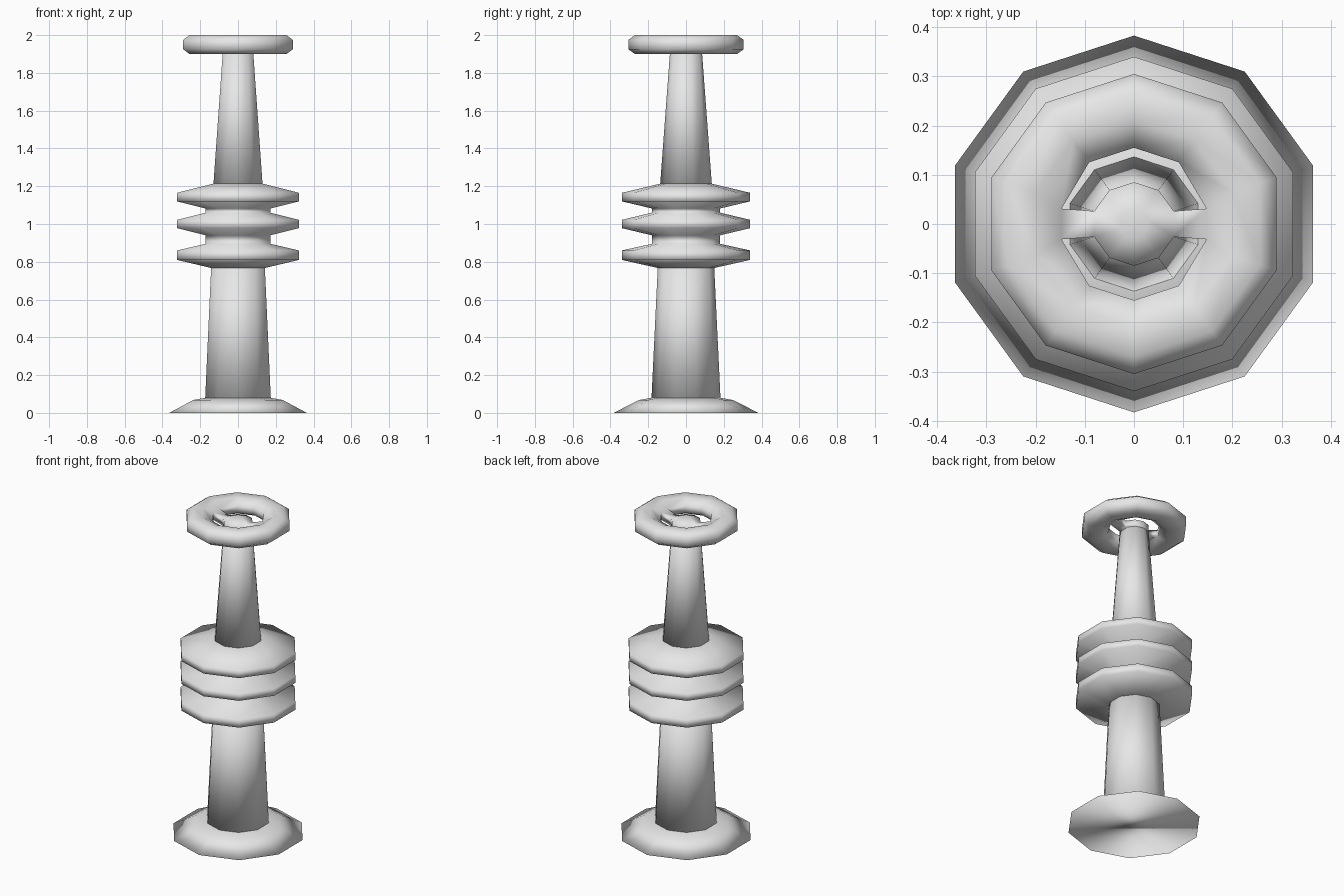
import bpy, bmesh
from math import sin, cos, radians

if "Cube" in bpy.data.objects:
    bpy.data.objects.remove(bpy.data.objects["Cube"])

SIDES = 10
grey = bpy.data.materials.new("plain_grey")
grey.use_nodes = True
grey.diffuse_color = (0.8, 0.8, 0.8, 1)
grey.node_tree.nodes["Principled BSDF"].inputs["Base Color"].default_value = (0.8, 0.8, 0.8, 1)


def lathe(bm, profile, loop=False, skip=()):
    """Turn a (radius, height) profile; skip holds (band, side) faces left open."""
    rings = []
    for r, z in profile:
        angles = [radians(18 + 36 * k) for k in range(SIDES)]
        rings.append([bm.verts.new((r * cos(a), r * sin(a), z)) for a in angles])
    n = len(rings)
    for i in range(n if loop else n - 1):
        a, b = rings[i], rings[(i + 1) % n]
        for k in range(SIDES):
            j = (k + 1) % SIDES
            if (i, k) not in skip:
                bm.faces.new((a[k], a[j], b[j], b[k]))
    if not loop:
        bm.faces.new(rings[0][::-1])
        bm.faces.new(rings[-1])
    return rings


def finish(bm, name):
    bmesh.ops.recalc_face_normals(bm, faces=bm.faces[:])
    for f in bm.faces:
        f.smooth = True
    mesh = bpy.data.meshes.new(name)
    bm.to_mesh(mesh)
    bm.free()
    mesh.materials.append(grey)
    bpy.context.collection.objects.link(bpy.data.objects.new(name, mesh))


def turned(name, profile):
    bm = bmesh.new()
    lathe(bm, profile)
    finish(bm, name)


# Foot and the two tapered columns
turned("base_flange", [(0.383, 0), (0.25, 0.068), (0.17, 0.082)])
turned("lower_column", [(0.184, 0.05), (0.148, 0.8)])
turned("upper_column", [(0.139, 1.18), (0.084, 1.92)])

# Three bevelled discs joined by short necks
turned("disc_stack", [
    (0.14, 0.765), (0.34, 0.81), (0.34, 0.86), (0.18, 0.895),
    (0.18, 0.94), (0.34, 0.978), (0.34, 1.022), (0.18, 1.06),
    (0.18, 1.082), (0.34, 1.12), (0.34, 1.165), (0.13, 1.215)])

# Handwheel: rounded rim and domed hub, bridged by two side spokes
bm = bmesh.new()
spoke_sides = (4, 9)
rim = lathe(bm, [
    (0.305, 1.925), (0.305, 1.975), (0.27, 2.0), (0.21, 2.0),
    (0.155, 1.97), (0.155, 1.925), (0.2, 1.9), (0.27, 1.9)],
    loop=True, skip=[(4, k) for k in spoke_sides])
hub = lathe(bm, [(0.085, 1.9), (0.085, 1.95), (0.03, 1.967)],
            skip=[(0, k) for k in spoke_sides])
for k in spoke_sides:
    j = (k + 1) % SIDES
    outer = [rim[5][k], rim[5][j], rim[4][j], rim[4][k]]
    inner = [hub[0][k], hub[0][j], hub[1][j], hub[1][k]]
    for v in outer:
        v.co.y *= 0.65
    for i in range(4):
        m = (i + 1) % 4
        bm.faces.new((outer[i], outer[m], inner[m], inner[i]))
finish(bm, "handwheel")
